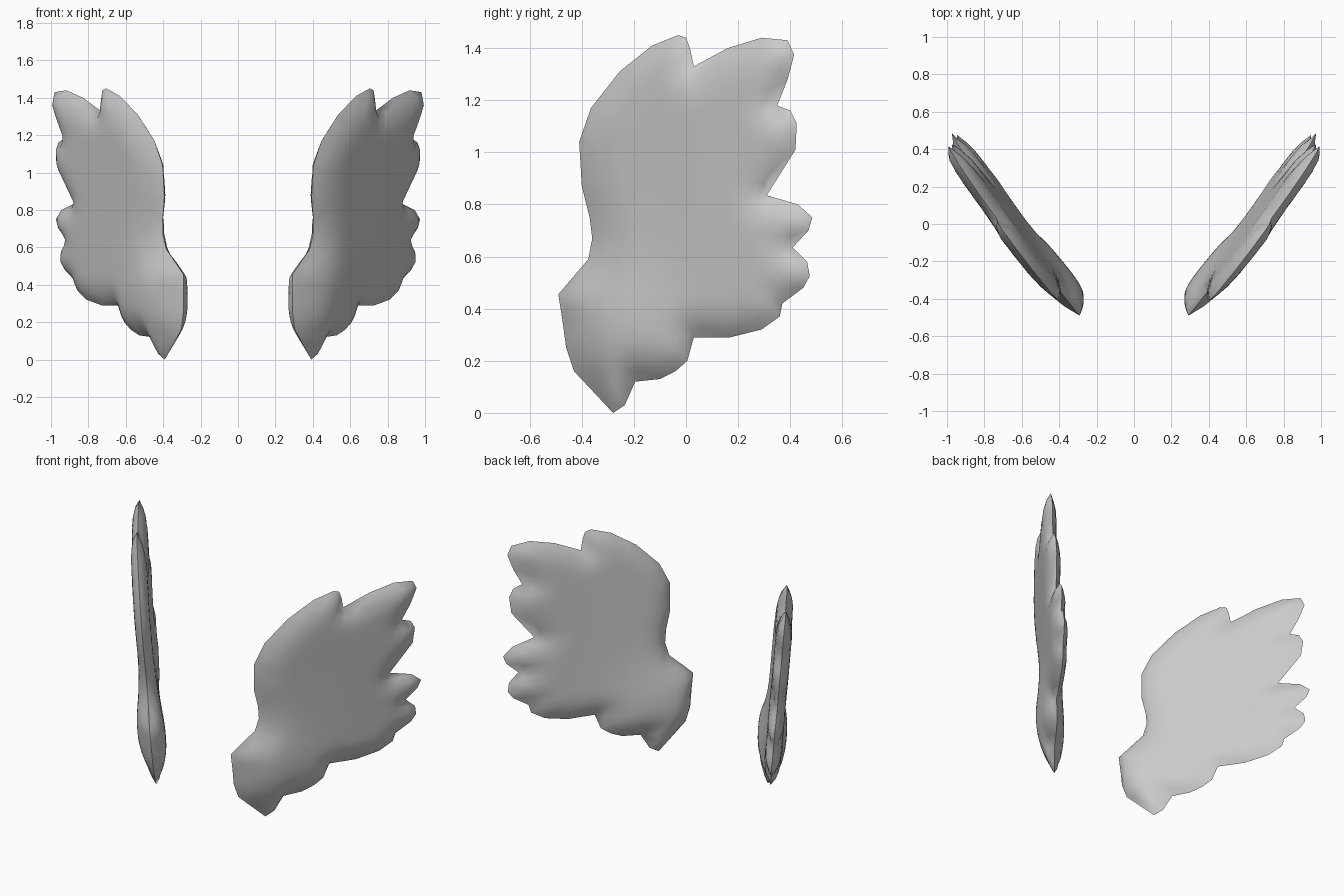
import bpy, bmesh, math
from mathutils import Vector
from mathutils.geometry import delaunay_2d_cdt, intersect_point_line

if "Cube" in bpy.data.objects:
    bpy.data.objects.remove(bpy.data.objects["Cube"])

# Feathered wing silhouette in side view (y, z)
OUTLINE = [Vector(p) for p in [
    (-.03, 1.45), (0, 1.44), (.015, 1.40), (.03, 1.33), (.16, 1.40), (.29, 1.44), (.39, 1.43),
    (.415, 1.375), (.39, 1.28), (.35, 1.18), (.40, 1.16), (.425, 1.11), (.42, 1.01),
    (.31, .835), (.43, .80), (.485, .75), (.47, .70), (.41, .635), (.465, .58),
    (.475, .525), (.45, .48), (.37, .42), (.36, .37), (.29, .32), (.17, .29),
    (.03, .29), (.005, .2), (-.04, .16), (-.10, .13), (-.195, .12), (-.235, .03),
    (-.28, 0), (-.43, .16), (-.46, .25), (-.475, .36), (-.49, .455), (-.375, .59),
    (-.36, .67), (-.37, .75), (-.4, .87), (-.41, 1.04), (-.365, 1.17),
    (-.255, 1.31), (-.13, 1.41)]]
N = len(OUTLINE)


def edge_distance(p):
    best = 9.0
    for i in range(N):
        a, b = OUTLINE[i], OUTLINE[(i + 1) % N]
        q, t = intersect_point_line(p, a, b)
        q = a.lerp(b, min(max(t, 0), 1))
        best = min(best, (p - q.to_2d()).length)
    return best


def inside(p):
    hit = False
    for i in range(N):
        a, b = OUTLINE[i], OUTLINE[(i + 1) % N]
        if (a.y > p.y) != (b.y > p.y):
            if p.x < a.x + (p.y - a.y) / (b.y - a.y) * (b.x - a.x):
                hit = not hit
    return hit


def mid_x(y, z):
    # sheet that swings outwards to the rear and leans out slightly at the top
    return .585 + .097 * z + .69 * y - .08 * max(y, 0) ** 2


def half_thickness(p, d):
    # thicker around the root, thinning to a rim at the silhouette
    root = math.exp(-((p.x + .3) ** 2 + (p.y - .33) ** 2) / .05)
    u = min(d / .15, 1)
    return (.058 + .045 * root) * (1 - (1 - u) ** 2) ** .8


# Fill the silhouette with a staggered interior grid
STEP = .04
points = list(OUTLINE)
for j in range(1, int(1.46 / STEP) + 1):
    for i in range(26):
        p = Vector((-.5 + (i + .5 * (j % 2)) * STEP, j * STEP))
        if inside(p) and edge_distance(p) > .018:
            points.append(p)
edges = [(i, (i + 1) % N) for i in range(N)]
flat, _, tris, *_ = delaunay_2d_cdt(points, edges, [], 1, 1e-5)
dist = [edge_distance(p) for p in flat]


def make_wing(name, side):
    bm = bmesh.new()
    layers = []
    for s in (1, -1):
        layers.append([bm.verts.new((side * (mid_x(p.x, p.y) + s * half_thickness(p, d)), p.x, p.y))
                       for p, d in zip(flat, dist)])
    for t in tris:
        bm.faces.new([layers[0][i] for i in t])
        bm.faces.new([layers[1][i] for i in reversed(t)])
    # weld the two skins along the thin rim
    bmesh.ops.remove_doubles(bm, verts=bm.verts, dist=1e-4)
    bmesh.ops.recalc_face_normals(bm, faces=bm.faces)
    mesh = bpy.data.meshes.new(name)
    bm.to_mesh(mesh)
    bm.free()
    ob = bpy.data.objects.new(name, mesh)
    bpy.context.collection.objects.link(ob)
    bpy.ops.object.select_all(action='DESELECT')
    ob.select_set(True)
    bpy.context.view_layer.objects.active = ob
    bpy.ops.object.shade_smooth_by_angle(angle=1.0)


make_wing("right_wing", 1)
make_wing("left_wing", -1)
